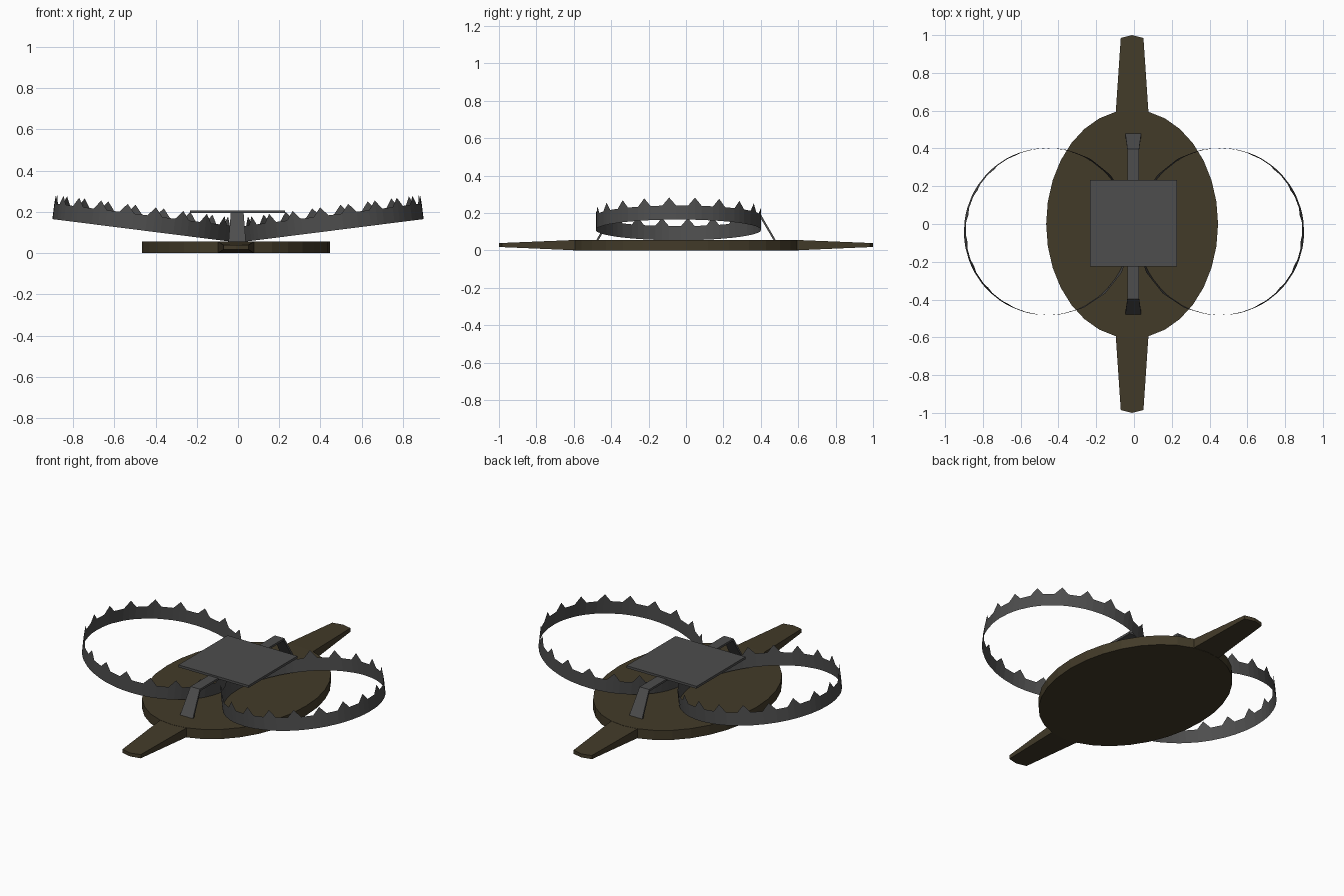
import bpy, bmesh
from math import sin, cos, radians, pi

if "Cube" in bpy.data.objects:
    bpy.data.objects.remove(bpy.data.objects["Cube"])


def material(name, rgb):
    m = bpy.data.materials.new(name)
    m.diffuse_color = (*rgb, 1)
    m.use_nodes = True
    m.node_tree.nodes["Principled BSDF"].inputs["Base Color"].default_value = m.diffuse_color
    return m


RUST = material("dark_rust", (0.055, 0.043, 0.022))
STEEL = material("dark_steel", (0.075, 0.075, 0.075))


def make(name, verts, faces, mat):
    me = bpy.data.meshes.new(name)
    me.from_pydata(verts, [], faces)
    bm = bmesh.new()
    bm.from_mesh(me)
    bmesh.ops.recalc_face_normals(bm, faces=bm.faces)
    bm.to_mesh(me)
    bm.free()
    me.materials.append(mat)
    ob = bpy.data.objects.new(name, me)
    bpy.context.collection.objects.link(ob)
    return ob


def loft(name, rings, mat):
    """Skin closed rings of equal length and cap both ends."""
    n = len(rings[0])
    verts = [v for r in rings for v in r]
    faces = [(i * n + j, i * n + (j + 1) % n, (i + 1) * n + (j + 1) % n, (i + 1) * n + j)
             for i in range(len(rings) - 1) for j in range(n)]
    faces += [tuple(range(n)), tuple(range((len(rings) - 1) * n, len(rings) * n))]
    return make(name, verts, faces, mat)


CX = -0.01  # base is slightly off centre

# oval base plate
N = 32
loft("base_plate", [[(CX + 0.455 * cos(2 * pi * i / N), 0.605 * sin(2 * pi * i / N), z)
                     for i in range(N)] for z in (0, 0.057)], RUST)

# tapering end tabs with a blunt point
for side, label in ((1, "back"), (-1, "front")):
    outline = [(-0.088, 0.57), (0.088, 0.57), (0.06, 0.985), (0, 1.0), (-0.06, 0.985)]
    low = [0, 0, 0.018, 0.019, 0.018]
    high = [0.057, 0.057, 0.04, 0.039, 0.04]
    loft(label + "_tab", [[(CX + x, side * y, z) for (x, y), z in zip(outline, zs)]
                          for zs in (low, high)], RUST)

# bent strap carrying the trigger plate
T = 0.012
path = [(-0.48, 0.055, 0.042), (-0.397, 0.186, 0.031), (0.397, 0.186, 0.031), (0.48, 0.055, 0.042)]
rings = []
for y, z, w in path:
    if z < 0.1:   # feet: thickness measured along y
        s = T if y > 0 else -T
        a, b = (y - s, z), (y, z)
    else:
        s = 0.006 if y > 0 else -0.006
        a, b = (y - s, z), (y, z + T)
    rings.append([(-0.004 - w, *a), (-0.004 + w, *a), (-0.004 + w, *b), (-0.004 - w, *b)])
loft("trigger_strap", rings, STEEL)

# square trigger plate
h = 0.23
loft("trigger_plate", [[(-0.003 + x * h, 0.004 + y * h, z)
                        for x, y in ((-1, -1), (1, -1), (1, 1), (-1, 1))]
                       for z in (0.194, 0.208)], STEEL)


# toothed jaw: thin band, 20 teeth, tilted outwards
def jaw(name, side):
    R, teeth, tilt = 0.442, 20, radians(7.2)
    low, high = [], []
    for k in range(teeth):
        for off, top in ((-4.8, 0.076), (0, 0.119), (4.8, 0.076)):
            a = radians(k * 360 / teeth + off - 6.5)
            x, y = R * cos(a), R * sin(a) - 0.04
            for row, z in ((low, 0), (high, top)):
                row.append((side * (0.462 + x * cos(tilt) - z * sin(tilt)), y,
                            0.11 + x * sin(tilt) + z * cos(tilt)))
    n = len(low)
    make(name, low + high,
         [(i, (i + 1) % n, n + (i + 1) % n, n + i) for i in range(n)], STEEL)


jaw("right_jaw", 1)
jaw("left_jaw", -1)
